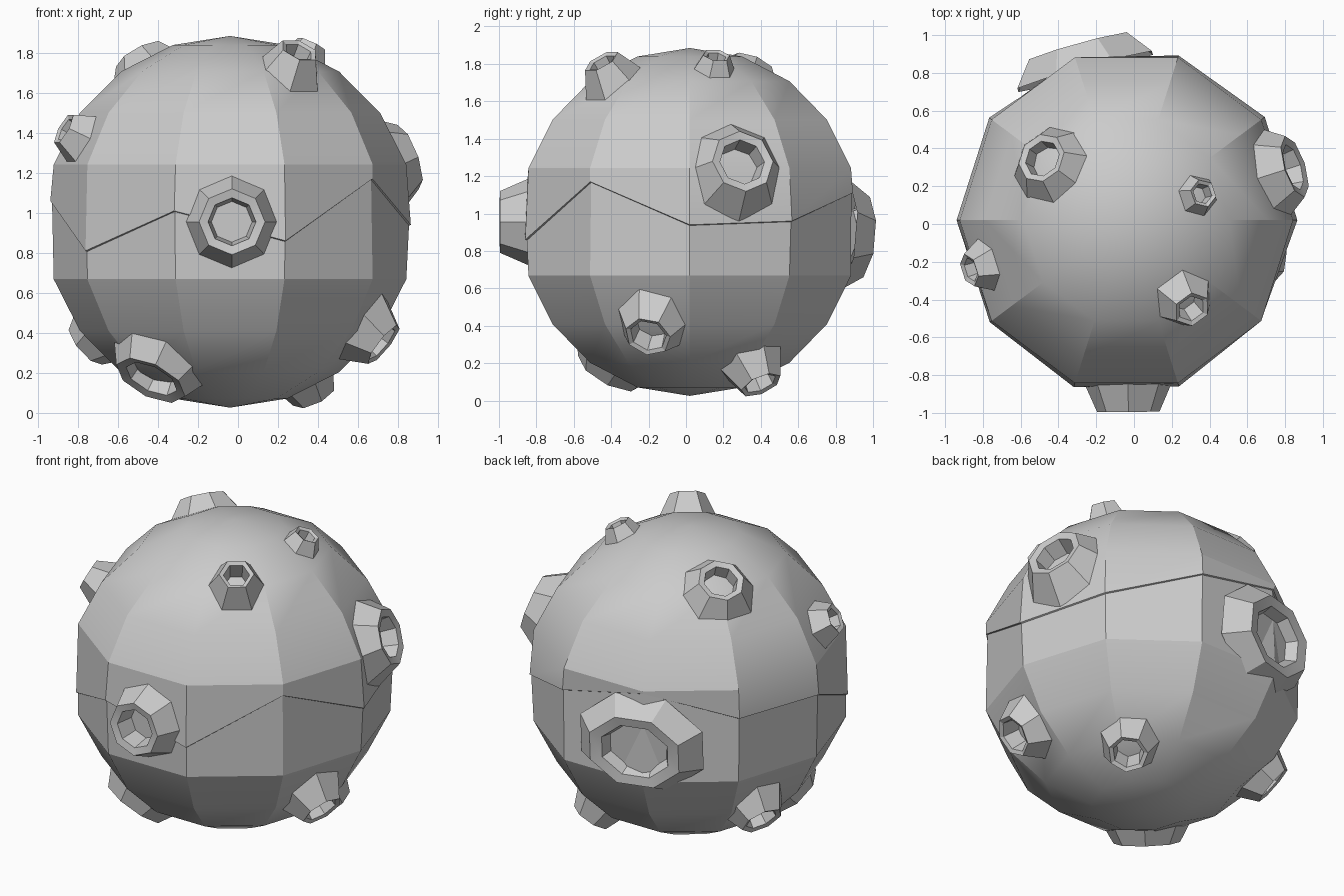
import bpy, bmesh
from math import sin, cos, pi, radians
from mathutils import Vector

if "Cube" in bpy.data.objects:
    bpy.data.objects.remove(bpy.data.objects["Cube"])

CENTER = Vector((-0.04, 0.02, 0.955))


def finish(bm, name, angle):
    bmesh.ops.recalc_face_normals(bm, faces=bm.faces)
    mesh = bpy.data.meshes.new(name)
    bm.to_mesh(mesh)
    bm.free()
    obj = bpy.data.objects.new(name, mesh)
    bpy.context.collection.objects.link(obj)
    bpy.ops.object.select_all(action='DESELECT')
    obj.select_set(True)
    bpy.context.view_layer.objects.active = obj
    bpy.ops.object.shade_smooth_by_angle(angle=radians(angle))
    return obj


def bridge(bm, a, b):
    n = len(a)
    for i in range(n):
        bm.faces.new((a[i], a[(i + 1) % n], b[(i + 1) % n], b[i]))


# Low-poly body: ten segments, ten bands, with an irregular crack at the equator
SEG = 10
crack = [0.94, 0.96, 1.11, 1.22, 1.07, 1.06, 0.81, 1.01, 0.86, 1.17]
bm = bmesh.new()


def body_ring(heights, scale=1.0):
    ring = []
    for i, h in enumerate(heights):
        a = 2 * pi * i / SEG
        r = scale * max(0, 1 - (h / 0.93) ** 2) ** 0.5
        ring.append(bm.verts.new(CENTER + Vector((0.905 * r * cos(a), 0.93 * r * sin(a), h))))
    return ring


def lat_ring(deg):
    return body_ring([0.93 * sin(radians(deg))] * SEG, 1.025)


edge = [z - CENTER.z for z in crack]
rings = [lat_ring(d) for d in (-72, -54, -36, -18)]
rings.append(body_ring([h - 0.004 for h in edge], 0.99))
rings.append(body_ring(edge))
rings += [lat_ring(d) for d in (18, 36, 54, 72)]
for a, b in zip(rings, rings[1:]):
    bridge(bm, a, b)
for ring, z in ((rings[0], -0.93), (rings[-1], 0.93)):
    pole = bm.verts.new(CENTER + Vector((0, 0, z)))
    for i in range(SEG):
        bm.faces.new((ring[i], ring[(i + 1) % SEG], pole))
finish(bm, "asteroid_body", 22)


# Raised crater: sloped outer wall, rim, inner wall and floor
def crater(name, direction, top, base, rim, hole, sides=8, squash=1.0, floor=0.87):
    d = Vector(direction).normalized()
    rot = d.to_track_quat('Z', 'Y')
    bm = bmesh.new()
    profile = [(base, 0.82), (rim, top), (hole, top - 0.01), (hole * 0.85, floor)]
    loops = []
    for r, h in profile:
        loop = []
        for i in range(sides):
            a = 2 * pi * i / sides + (pi / sides if squash < 1 else 0)
            p = Vector((r * cos(a), r * sin(a) * squash, h))
            loop.append(bm.verts.new(CENTER + rot @ p))
        loops.append(loop)
    for a, b in zip(loops, loops[1:]):
        bridge(bm, a, b)
    bm.faces.new(loops[-1])
    finish(bm, name, 20)


crater("crater_front", (0.01, -1, 0), 1.015, 0.25, 0.165, 0.12, floor=0.89)
crater("crater_top_left", (-0.45, 0.33, 0.83), 1.0, 0.26, 0.135, 0.10)
crater("crater_top_small", (0.40, 0.14, 0.875), 0.99, 0.155, 0.075, 0.055, 6)
crater("crater_top_front", (0.345, -0.47, 0.855), 1.04, 0.205, 0.10, 0.075, 6)
crater("crater_right", (0.88, 0.28, 0.32), 0.99, 0.28, 0.17, 0.125)
crater("crater_left_small", (-0.82, -0.26, 0.46), 0.99, 0.175, 0.09, 0.065, 6)
crater("crater_bottom_front", (-0.40, -0.43, -0.80), 0.985, 0.28, 0.19, 0.14)
crater("crater_lower_right", (0.79, -0.23, -0.63), 1.01, 0.23, 0.125, 0.10, 7)
crater("crater_bottom_back", (0.42, 0.38, -0.87), 1.04, 0.205, 0.115, 0.09, 7)
crater("crater_lower_back_left", (-0.70, 0.30, -0.60), 1.0, 0.22, 0.125, 0.095, 7)
crater("crater_back_large", (-0.25, 0.90, -0.08), 0.955, 0.40, 0.29, 0.215, 8, 0.8, 0.88)
